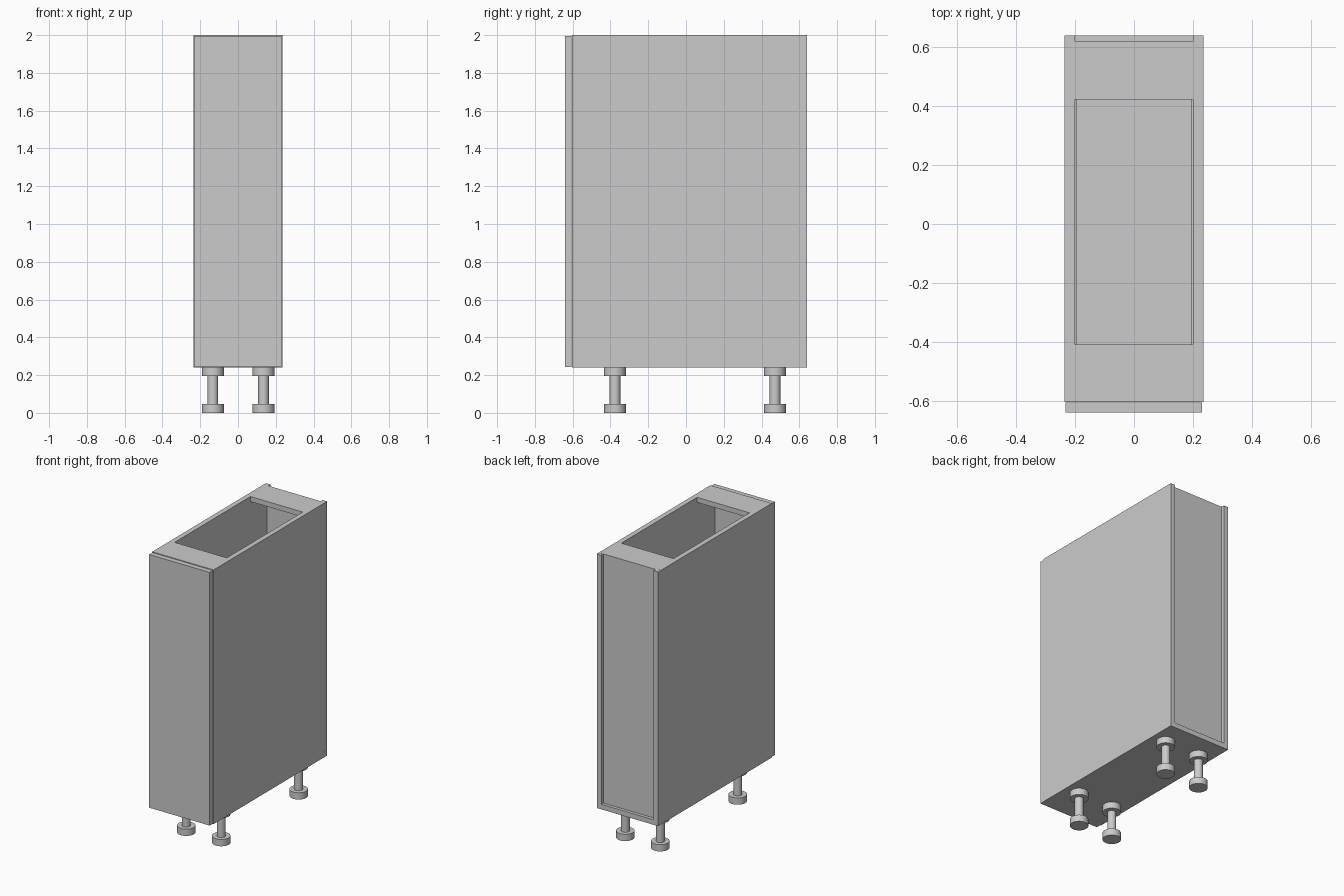
import bpy
import bmesh
import math
from mathutils import Matrix

if "Cube" in bpy.data.objects:
    bpy.data.objects.remove(bpy.data.objects["Cube"])


def finish(name, bm):
    mesh = bpy.data.meshes.new(name)
    bm.to_mesh(mesh)
    bm.free()
    obj = bpy.data.objects.new(name, mesh)
    bpy.context.collection.objects.link(obj)
    return obj


def box(name, x, y, z):
    """Box from (min, max) ranges on each axis."""
    bm = bmesh.new()
    bmesh.ops.create_cube(bm, size=1)
    for v in bm.verts:
        v.co = [r[0] if c < 0 else r[1] for c, r in zip(v.co, (x, y, z))]
    return finish(name, bm)


def leg(name, cx, cy):
    """Spool-shaped adjustable leg, lathed from a profile."""
    profile = [(0, 0), (0.058, 0), (0.058, 0.047), (0.028, 0.047),
               (0.028, 0.195), (0.058, 0.195), (0.058, 0.24), (0, 0.24)]
    bm = bmesh.new()
    verts = [bm.verts.new((r, 0, z)) for r, z in profile]
    edges = [bm.edges.new(pair) for pair in zip(verts, verts[1:])]
    bmesh.ops.spin(bm, geom=verts + edges, cent=(0, 0, 0), axis=(0, 0, 1),
                   angle=math.tau, steps=32)
    bmesh.ops.remove_doubles(bm, verts=bm.verts, dist=1e-4)
    bmesh.ops.recalc_face_normals(bm, faces=bm.faces)
    bmesh.ops.transform(bm, matrix=Matrix.Translation((cx, cy, 0)), verts=bm.verts)
    obj = finish(name, bm)
    bpy.ops.object.select_all(action='DESELECT')
    obj.select_set(True)
    bpy.context.view_layer.objects.active = obj
    bpy.ops.object.shade_smooth_by_angle(angle=math.radians(30))


INNER = (-0.2, 0.2)

# Side panels with small fixing plugs near the back edge
for side, s in (("left", -1), ("right", 1)):
    span = sorted((s * 0.2, s * 0.235))
    box(f"{side}_panel", span, (-0.603, 0.64), (0.24, 2.0))
    box(f"{side}_side_plug", sorted((s * 0.225, s * 0.2355)),
        (0.604, 0.614), (0.256, 0.28))
    box(f"{side}_top_plug", sorted((s * 0.214, s * 0.222)),
        (0.608, 0.618), (1.99, 2.0005))

# Carcass: floor, shelf, top rails and recessed back
box("bottom_panel", INNER, (-0.603, 0.64), (0.24, 0.275))
box("shelf", (-0.196, 0.196), (-0.57, 0.60), (1.10, 1.135))
box("front_top_rail", INNER, (-0.603, -0.408), (1.965, 2.0))
box("back_top_rail", INNER, (0.422, 0.618), (1.965, 2.0))
box("back_panel", INNER, (0.602, 0.618), (0.275, 1.965))

# Door, slightly smaller than the carcass
box("door", (-0.232, 0.231), (-0.64, -0.605), (0.243, 1.996))

# Four legs
for row, y in (("front", -0.376), ("back", 0.471)):
    for side, x in (("left", -0.133), ("right", 0.135)):
        leg(f"{row}_{side}_leg", x, y)
